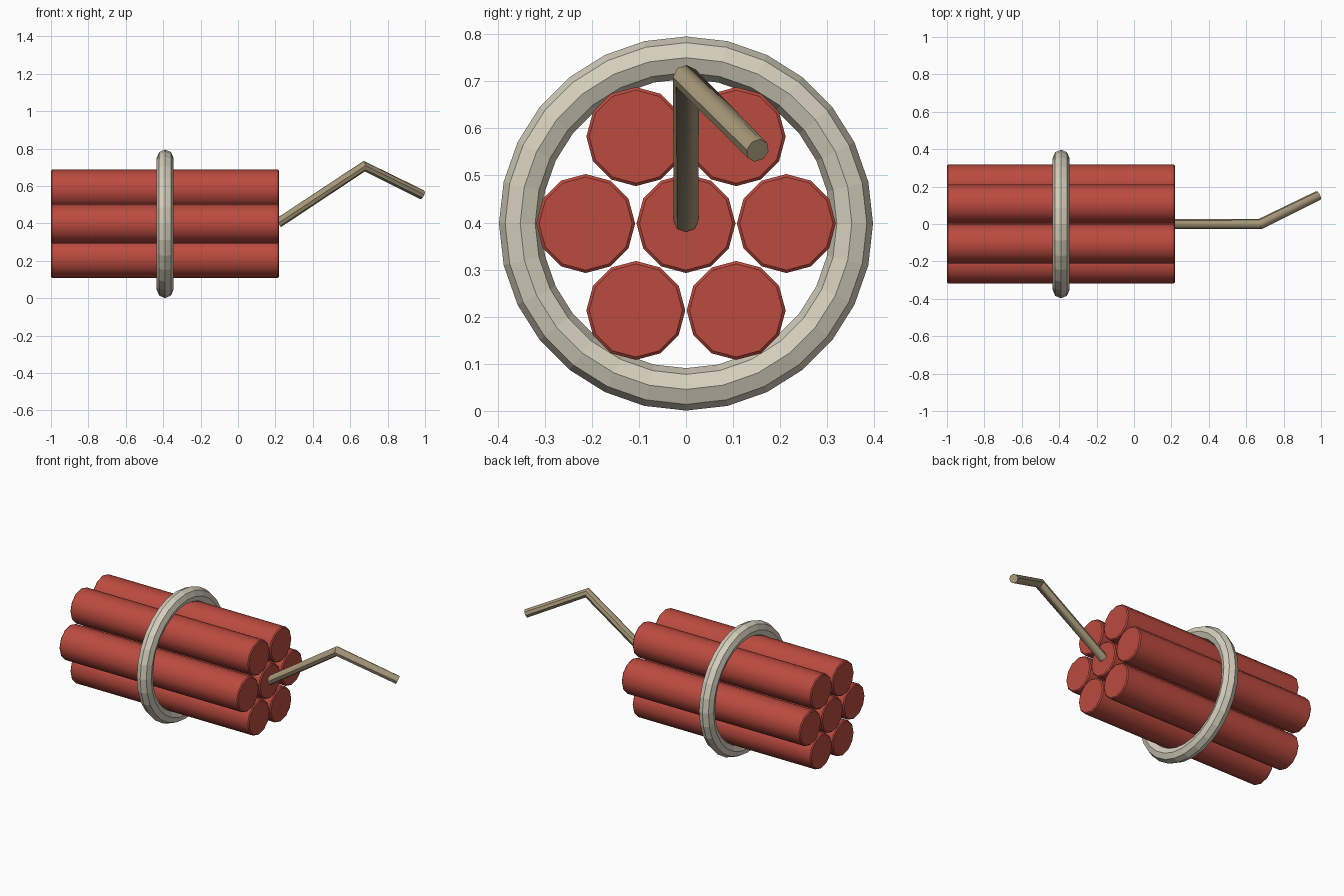
import bpy
from math import radians, sin, cos, pi

cube = bpy.data.objects.get("Cube")
if cube:
    bpy.data.objects.remove(cube, do_unlink=True)

AXIS_Z = 0.398


def material(name, rgb):
    m = bpy.data.materials.new(name)
    m.use_nodes = True
    m.diffuse_color = (*rgb, 1)
    m.node_tree.nodes["Principled BSDF"].inputs["Base Color"].default_value = (*rgb, 1)
    return m


red = material("brick red", (0.50, 0.07, 0.05))
ivory = material("ivory", (0.66, 0.62, 0.50))
tan = material("tan", (0.38, 0.31, 0.19))


def finish(name, mat, angle=None):
    ob = bpy.context.object
    ob.name = name
    ob.data.materials.clear()
    ob.data.materials.append(mat)
    if angle:
        bpy.ops.object.shade_smooth_by_angle(angle=radians(angle))
    return ob


# Sticks: one in the middle, six packed around it
def stick(name, y, z):
    bpy.ops.mesh.primitive_cylinder_add(
        vertices=12, radius=0.105, depth=1.22,
        location=(-0.39, y, AXIS_Z + z), rotation=(0, pi / 2, 0))
    ob = finish(name, red, 35)
    bevel = ob.modifiers.new("rim", "BEVEL")
    bevel.width = 0.006
    bevel.segments = 1
    bevel.limit_method = "ANGLE"
    bevel.angle_limit = radians(60)


stick("middle_stick", 0, 0)
for i in range(6):
    a = i * pi / 3
    stick(f"outer_stick_{i + 1}", 0.213 * cos(a), 0.213 * sin(a))

# Band around the bundle
bpy.ops.mesh.primitive_torus_add(
    major_segments=28, minor_segments=8, major_radius=0.352, minor_radius=0.045,
    location=(-0.39, 0, AXIS_Z), rotation=(0, pi / 2, 0))
finish("band", ivory)

# Bent fuse
path = [(0.215, 0, 0.402), (0.675, 0, 0.706), (0.985, 0.152, 0.553)]
curve = bpy.data.curves.new("fuse", "CURVE")
curve.dimensions = "3D"
curve.bevel_depth = 0.026
curve.bevel_resolution = 2
curve.use_fill_caps = True
spline = curve.splines.new("POLY")
spline.points.add(len(path) - 1)
for point, co in zip(spline.points, path):
    point.co = (*co, 1)
spline.points[1].radius = 1.1
fuse = bpy.data.objects.new("fuse", curve)
bpy.context.collection.objects.link(fuse)
bpy.ops.object.select_all(action="DESELECT")
fuse.select_set(True)
bpy.context.view_layer.objects.active = fuse
bpy.ops.object.convert(target="MESH")
finish("fuse", tan, 46)
